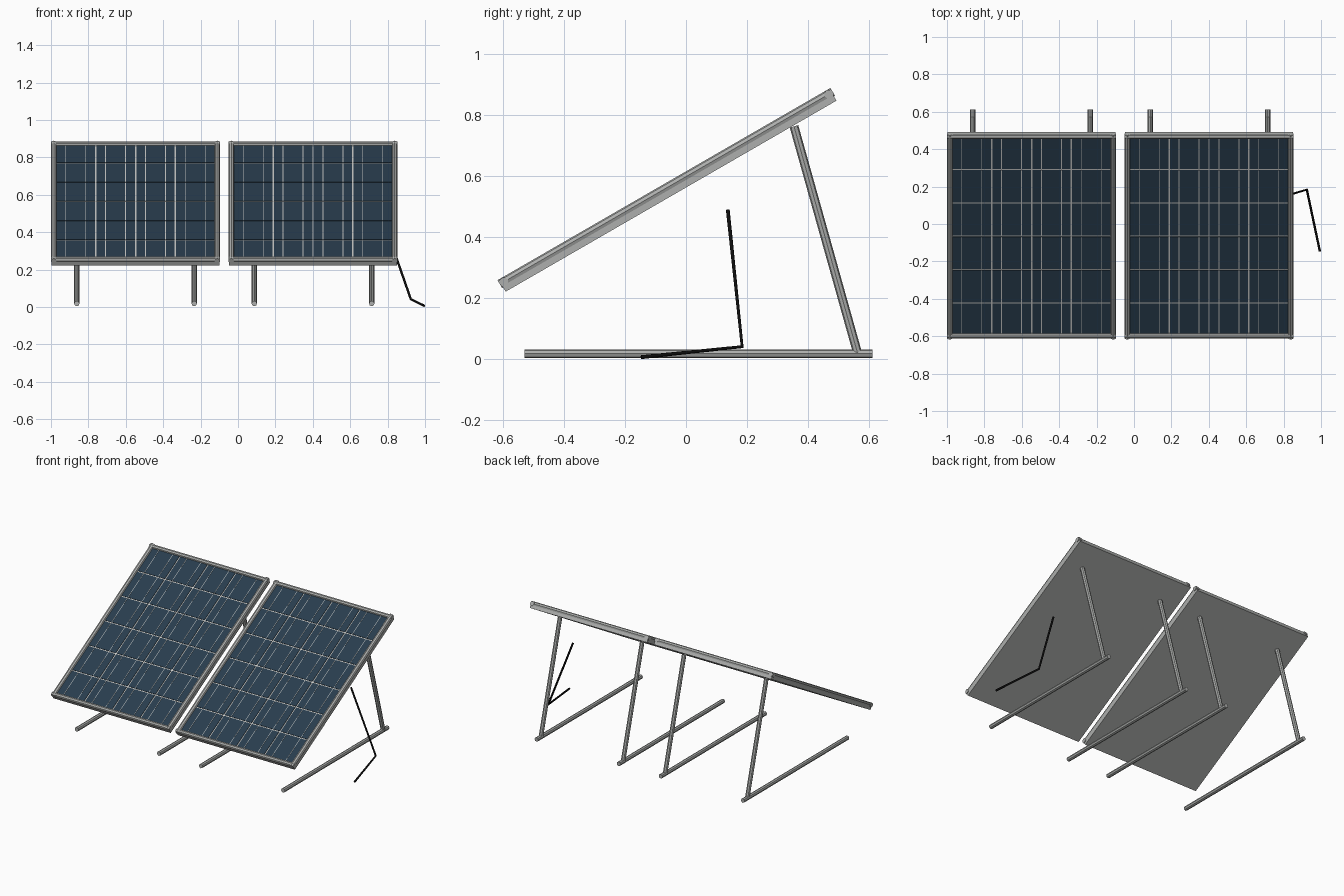
import bpy, bmesh, math
from mathutils import Matrix, Vector

if "Cube" in bpy.data.objects:
    bpy.data.objects.remove(bpy.data.objects["Cube"])


def material(name, rgb):
    m = bpy.data.materials.new(name)
    m.diffuse_color = (*rgb, 1)
    m.use_nodes = True
    m.node_tree.nodes["Principled BSDF"].inputs["Base Color"].default_value = m.diffuse_color
    return m


METAL = material("grey metal", (0.42, 0.43, 0.42))
LINES = material("light grey grid", (0.60, 0.60, 0.58))
CELL = material("navy cell", (0.022, 0.047, 0.076))
BLACK = material("black rubber", (0.004, 0.004, 0.004))


def finish(name, bm, mat, matrix=Matrix()):
    me = bpy.data.meshes.new(name)
    bm.to_mesh(me)
    bm.free()
    me.materials.append(mat)
    ob = bpy.data.objects.new(name, me)
    ob.matrix_world = matrix
    bpy.context.collection.objects.link(ob)
    return ob


def add_box(bm, centre, size):
    bmesh.ops.create_cube(bm, size=1, matrix=Matrix.Translation(centre) @ Matrix.Diagonal((*size, 1)))


def add_tube(bm, a, b, r, sides=8):
    a, b = Vector(a), Vector(b)
    d = b - a
    rot = d.to_track_quat('Z', 'Y').to_matrix().to_4x4()
    bmesh.ops.create_cone(bm, cap_ends=True, segments=sides, radius1=r, radius2=r,
                          depth=d.length, matrix=Matrix.Translation((a + b) / 2) @ rot)


HALF_W, HALF_L = 0.452, 0.63       # panel half size
COLS, ROWS = 4, 6
PX, PY = 0.2137, 0.2058            # cell pitch
GAP = 0.008
R = 0.015                          # frame tube radius
N = 0.519                          # height of the frame tubes in the tilted frame

for side, cx in (("left", -0.548), ("right", 0.401)):
    tilt = Matrix.Translation((cx, 0.1949, 0.1125)) @ Matrix.Rotation(math.radians(30), 4, 'X')

    # backing plate
    bm = bmesh.new()
    add_box(bm, (0, 0, 0.501), (2 * HALF_W - 0.008, 2 * HALF_L - 0.008, 0.026))
    finish(side + "_back_plate", bm, METAL, tilt)

    # tubular frame around the edge
    bm = bmesh.new()
    ex, ey = HALF_W - R, HALF_L - R
    for s in (-1, 1):
        add_tube(bm, (s * ex, -HALF_L, N), (s * ex, HALF_L, N), R)
        add_tube(bm, (-HALF_W, s * ey, N), (HALF_W, s * ey, N), R)
    finish(side + "_frame", bm, METAL, tilt)

    # light sheet showing between the cells
    bm = bmesh.new()
    add_box(bm, (0, 0, 0.516), (2 * HALF_W - 0.03, 2 * HALF_L - 0.03, 0.004))
    finish(side + "_grid_sheet", bm, LINES, tilt)

    # cells, and two thin conductor strips on each column
    cells, strips = bmesh.new(), bmesh.new()
    for c in range(COLS):
        x = (c - (COLS - 1) / 2) * PX
        for r in range(ROWS):
            y = (r - (ROWS - 1) / 2) * PY
            add_box(cells, (x, y, 0.519), (PX - GAP, PY - GAP, 0.004))
            for s in (-1, 1):
                add_box(strips, (x + s * PX / 4, y, 0.5213), (0.003, PY - GAP, 0.001))
    finish(side + "_cells", cells, CELL, tilt)
    finish(side + "_conductor_strips", strips, LINES, tilt)

    # stand: ground bar and leaning rear strut on each side
    for s, tag in ((-1, "a"), (1, "b")):
        x = cx + s * 0.314
        bm = bmesh.new()
        add_tube(bm, (x, -0.53, 0.019), (x, 0.611, 0.019), 0.0145)
        finish(f"{side}_ground_bar_{tag}", bm, METAL)
        bm = bmesh.new()
        add_tube(bm, (x, 0.562, 0.022), (x, 0.354, 0.764), 0.0145)
        finish(f"{side}_rear_strut_{tag}", bm, METAL)

# cable hanging behind the right panel
cu = bpy.data.curves.new("cable", 'CURVE')
cu.dimensions = '3D'
cu.bevel_depth = 0.0065
cu.bevel_resolution = 2
cu.use_fill_caps = True
sp = cu.splines.new('POLY')
points = [(0.768, 0.137, 0.49), (0.924, 0.184, 0.042), (0.994, -0.147, 0.0075)]
sp.points.add(len(points) - 1)
for p, co in zip(sp.points, points):
    p.co = (*co, 1)
cu.materials.append(BLACK)
bpy.context.collection.objects.link(bpy.data.objects.new("cable", cu))
